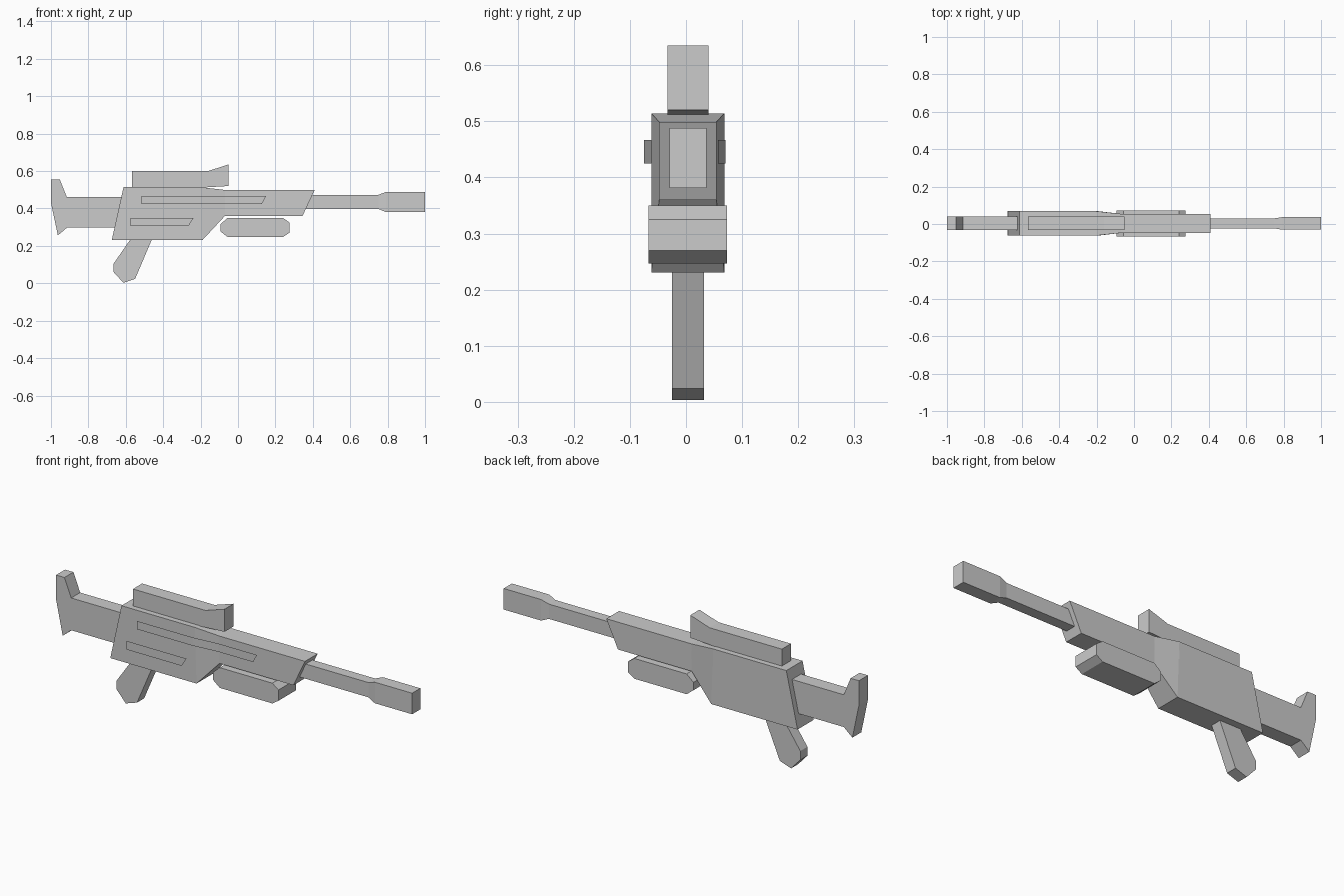
import bpy, bmesh

if "Cube" in bpy.data.objects:
    bpy.data.objects.remove(bpy.data.objects["Cube"])

YC = 0.0032  # centre plane of the gun


def make(name, verts, faces, fix=True):
    bm = bmesh.new()
    vs = [bm.verts.new(v) for v in verts]
    for f in faces:
        bm.faces.new([vs[i] for i in f])
    if fix:
        bmesh.ops.recalc_face_normals(bm, faces=bm.faces)
    me = bpy.data.meshes.new(name)
    bm.to_mesh(me)
    bm.free()
    ob = bpy.data.objects.new(name, me)
    bpy.context.collection.objects.link(ob)
    return ob


def slab(name, profile, half):
    """Extrude an x-z profile symmetrically across the centre plane."""
    n = len(profile)
    verts = [(x, YC + s * half, z) for s in (-1, 1) for x, z in profile]
    faces = [list(range(n)), list(range(n, 2 * n))]
    faces += [(i, (i + 1) % n, n + (i + 1) % n, n + i) for i in range(n)]
    return make(name, verts, faces)


def loft(name, stations):
    """Rectangular sections: (x top, z top, x bottom, z bottom, half width)."""
    verts, faces = [], []
    for xt, zt, xb, zb, h in stations:
        verts += [(xt, YC - h, zt), (xt, YC + h, zt), (xb, YC + h, zb), (xb, YC - h, zb)]
    for k in range(0, 4 * (len(stations) - 1), 4):
        faces += [(k + i, k + (i + 1) % 4, k + 4 + (i + 1) % 4, k + 4 + i) for i in range(4)]
    faces += [(0, 1, 2, 3), tuple(range(len(verts) - 4, len(verts)))]
    return make(name, verts, faces)


# Main receiver: wide rear, narrower front
loft("receiver", [(-0.612, 0.514, -0.675, 0.231, 0.065),
                  (-0.20, 0.514, -0.19, 0.231, 0.065),
                  (-0.07, 0.499, -0.07, 0.36, 0.051),
                  (0.41, 0.499, 0.345, 0.36, 0.051)])

# Barrel with flared square muzzle
loft("barrel", [(0.34, 0.473, 0.34, 0.398, 0.027),
                (0.75, 0.473, 0.75, 0.398, 0.027),
                (0.79, 0.488, 0.79, 0.381, 0.033),
                (1.0, 0.488, 1.0, 0.381, 0.033)])

# Shoulder stock, scope, grip and underbarrel block
slab("stock", [(-1.0, 0.555), (-0.953, 0.555), (-0.915, 0.461), (-0.60, 0.461),
               (-0.64, 0.297), (-0.915, 0.297), (-0.963, 0.256), (-1.0, 0.43)], 0.036)
slab("scope", [(-0.567, 0.512), (-0.567, 0.60), (-0.16, 0.60), (-0.052, 0.635),
               (-0.052, 0.52), (-0.19, 0.512)], 0.0365)
slab("grip", [(-0.575, 0.235), (-0.665, 0.105), (-0.665, 0.06), (-0.613, 0.003),
              (-0.55, 0.024), (-0.46, 0.235)], 0.0285)
slab("underbarrel_block", [(-0.093, 0.317), (-0.055, 0.35), (0.24, 0.35), (0.275, 0.325),
                           (0.275, 0.27), (0.24, 0.247), (-0.055, 0.247), (-0.093, 0.277)], 0.0702)

# Thin inlay panels following each side of the receiver
upper = [(-0.515, -0.515, 0), (-0.20, -0.20, 0), (-0.07, -0.07, 0.0135), (0.15, 0.128, 0.0135)]
for side, label, y in ((-1, "near", -0.0748), (1, "far", 0.0704)):
    verts = []
    for xt, xb, d in upper:
        verts += [(xt, y - side * d, 0.467), (xb, y - side * d, 0.425)]
    faces = [(k, k + 1, k + 3, k + 2)[::-side] for k in (0, 2, 4)]
    make("upper_panel_" + label, verts, faces, False)
    make("lower_panel_" + label, [(-0.575, y, 0.35), (-0.575, y, 0.306),
                                  (-0.265, y, 0.306), (-0.237, y, 0.35)],
         [(0, 1, 2, 3)[::-side]], False)
